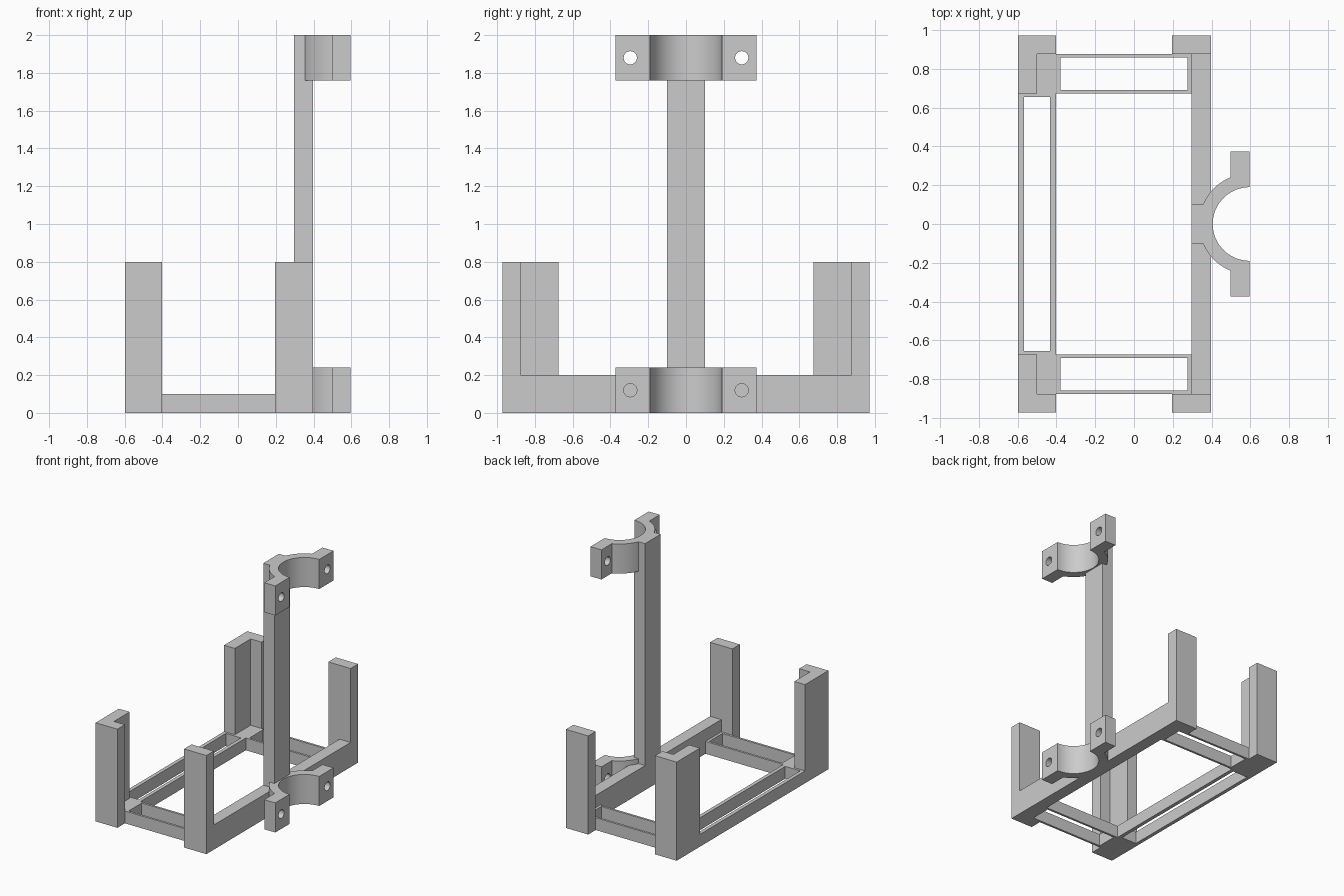
import bpy, bmesh
from math import cos, sin, acos, asin, pi
from mathutils import Matrix

cube = bpy.data.objects.get("Cube")
if cube:
    bpy.data.objects.remove(cube, do_unlink=True)

grey = bpy.data.materials.new("light grey")
grey.use_nodes = True
grey.diffuse_color = (0.6, 0.6, 0.6, 1)
grey.node_tree.nodes["Principled BSDF"].inputs["Base Color"].default_value = (0.6, 0.6, 0.6, 1)


def finish(name, bm):
    bmesh.ops.recalc_face_normals(bm, faces=bm.faces)
    mesh = bpy.data.meshes.new(name)
    bm.to_mesh(mesh)
    bm.free()
    mesh.materials.append(grey)
    obj = bpy.data.objects.new(name, mesh)
    bpy.context.collection.objects.link(obj)
    return obj


def prism(name, outline, z0, z1):
    """Extrude a flat outline from z0 up to z1."""
    bm = bmesh.new()
    face = bm.faces.new([bm.verts.new((x, y, z0)) for x, y in outline])
    new = bmesh.ops.extrude_face_region(bm, geom=[face])["geom"]
    verts = [v for v in new if isinstance(v, bmesh.types.BMVert)]
    bmesh.ops.translate(bm, verts=verts, vec=(0, 0, z1 - z0))
    return finish(name, bm)


def box(name, x0, x1, y0, y1, z0, z1):
    y0, y1 = sorted((y0, y1))
    return prism(name, [(x0, y0), (x1, y0), (x1, y1), (x0, y1)], z0, z1)


# Main plan positions
BACK, INNER, BAR0, BAR1 = -0.597, -0.402, 0.297, 0.397
END, RAIL_OUT, RAIL_IN, PAD = 0.972, 0.876, 0.674, 0.655
FLOOR, BAR_TOP, POST_TOP = 0.1, 0.2, 0.8

# Heavy crossbar and upright mast
box("crossbar", BAR0, BAR1, -RAIL_OUT, RAIL_OUT, 0, BAR_TOP)
box("mast", BAR0, BAR1, -0.1, 0.1, BAR_TOP, 2)

# Thin double rail between the corner pads
box("long_rail_outer", BACK, BACK + 0.03, -PAD, PAD, 0, FLOOR)
box("long_rail_inner", INNER - 0.03, INNER, -PAD, PAD, 0, FLOOR)

# Corner posts and the hollow side rails, mirrored in y
for side, s in (("left", 1), ("right", -1)):
    box(f"flat_post_{side}", 0.197, BAR1, s * RAIL_OUT, s * END, 0, POST_TOP)
    box(f"corner_pad_{side}", BACK, INNER, s * PAD, s * END, 0, FLOOR)
    angle = [(BACK, RAIL_IN), (-0.5, RAIL_IN), (-0.5, RAIL_OUT),
             (INNER, RAIL_OUT), (INNER, END), (BACK, END)]
    prism(f"angle_post_{side}", [(x, s * y) for x, y in angle], FLOOR, POST_TOP)
    wall = 0.018
    box(f"side_rail_outer_{side}", INNER, BAR0, s * (RAIL_OUT - wall), s * RAIL_OUT, 0, FLOOR)
    box(f"side_rail_inner_{side}", INNER, BAR0, s * RAIL_IN, s * (RAIL_IN + wall), 0, FLOOR)
    for end, x in (("back", INNER), ("front", BAR0 - 0.022)):
        box(f"side_rail_{end}_{side}", x, x + 0.022,
            s * (RAIL_IN + wall), s * (RAIL_OUT - wall), 0, FLOOR)

# Half-ring clamps with drilled lugs
CX, R_IN, R_OUT, LUG_X, LUG_Y, HEIGHT = 0.596, 0.19, 0.26, 0.497, 0.373, 0.24


def clamp(name, z0):
    steps = 24
    inner = [(CX - R_IN * sin(pi * i / 32), R_IN * cos(pi * i / 32)) for i in range(33)]
    a0, a1 = acos((CX - LUG_X) / R_OUT), asin(0.1 / R_OUT)
    arc = []
    for i in range(steps + 1):
        a = a0 + (a1 - a0) * i / steps
        arc.append((CX - R_OUT * cos(a), -R_OUT * sin(a)))
    lower = [(CX, -LUG_Y), (LUG_X, -LUG_Y)] + arc + [(BAR1, -0.1)]
    upper = [(x, -y) for x, y in reversed(lower)]
    obj = prism(name, inner + lower + upper, z0, z0 + HEIGHT)

    # Drill both lugs
    bm = bmesh.new()
    for s in (1, -1):
        place = Matrix.Translation((0.55, s * 0.295, z0 + HEIGHT / 2)) @ Matrix.Rotation(pi / 2, 4, "Y")
        bmesh.ops.create_cone(bm, cap_ends=True, segments=32, radius1=0.035,
                              radius2=0.035, depth=0.2, matrix=place)
    drill = finish("drill", bm)
    drill.hide_render = True
    mod = obj.modifiers.new("holes", "BOOLEAN")
    mod.operation, mod.solver, mod.object = "DIFFERENCE", "EXACT", drill
    bpy.ops.object.select_all(action="DESELECT")
    obj.select_set(True)
    bpy.context.view_layer.objects.active = obj
    bpy.ops.object.modifier_apply(modifier=mod.name)
    bpy.data.objects.remove(drill, do_unlink=True)
    bpy.ops.object.shade_smooth_by_angle()


clamp("lower_clamp", 0)
clamp("upper_clamp", 2 - HEIGHT)
